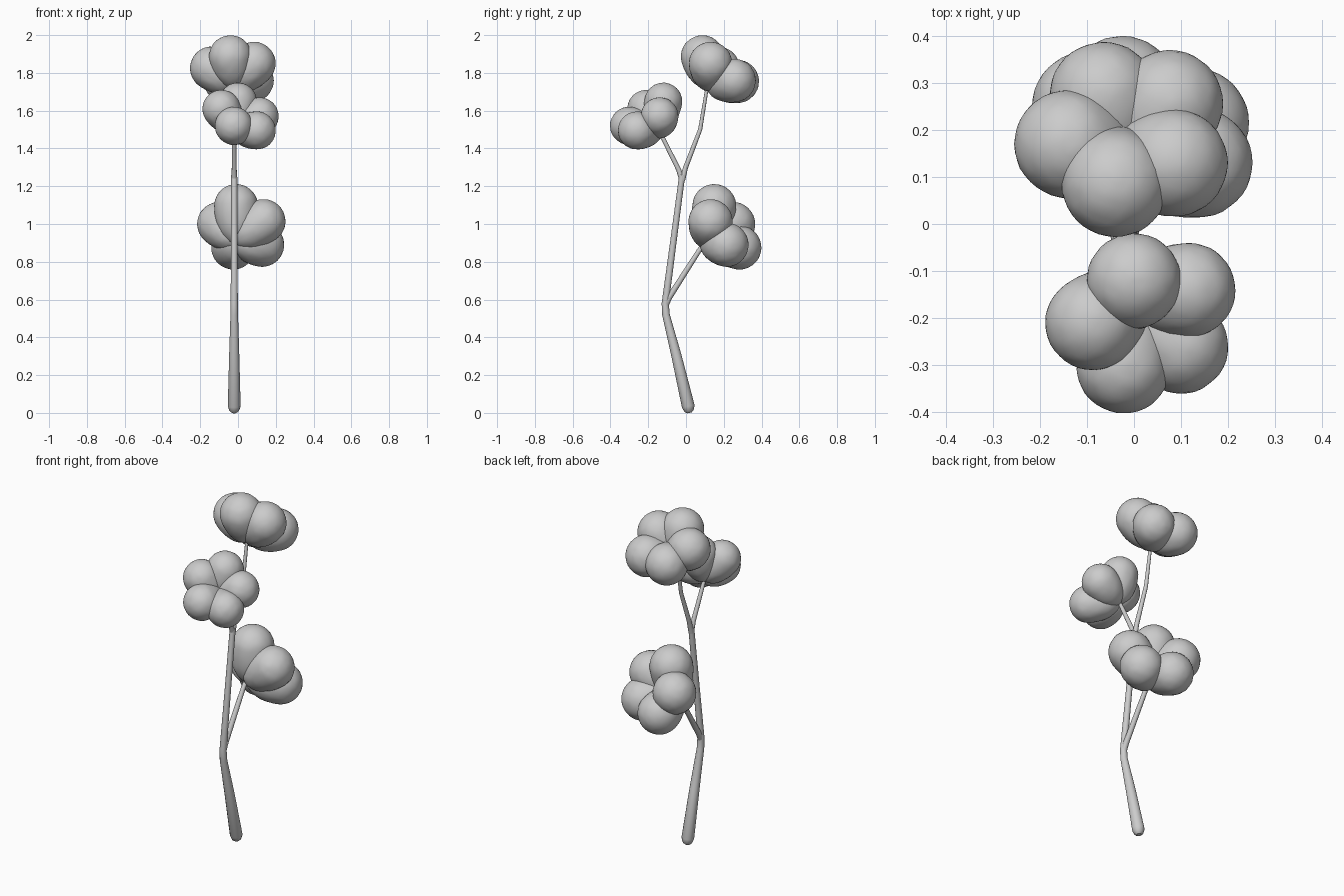
import bpy, bmesh
from mathutils import Vector, noise

if "Cube" in bpy.data.objects:
    bpy.data.objects.remove(bpy.data.objects["Cube"])


def branch(name, pts):
    """Tapered round stem through points (x, y, z, radius)."""
    cu = bpy.data.curves.new(name, 'CURVE')
    cu.dimensions = '3D'
    cu.bevel_depth = 1.0
    cu.bevel_resolution = 4
    cu.use_fill_caps = True
    sp = cu.splines.new('POLY')
    sp.points.add(len(pts) - 1)
    for p, (x, y, z, r) in zip(sp.points, pts):
        p.co = (x, y, z, 1)
        p.radius = r
    ob = bpy.data.objects.new(name, cu)
    bpy.context.collection.objects.link(ob)


def blossom(name, petals, r, base):
    """Five plump petals drawn down and inwards to the stem tip."""
    base = Vector(base)
    mid = sum((Vector(p) for p in petals), Vector()) / len(petals)
    aim = mid.lerp(base, 0.8)
    for i, p in enumerate(petals):
        c = Vector(p)
        inward = (aim - c).normalized()
        stretch = max(0.0, 1.08 * (aim - c).length / r - 1)
        bm = bmesh.new()
        bmesh.ops.create_icosphere(bm, subdivisions=4, radius=r)
        for v in bm.verts:
            # faint hand-moulded unevenness
            v.co *= 1 + 0.014 * noise.noise((v.co + c) * 40)
            d = v.co.dot(inward)
            if d > 0:
                v.co += inward * d * stretch
            v.co += c
        me = bpy.data.meshes.new(f"{name}_petal_{i + 1}")
        bm.to_mesh(me)
        bm.free()
        me.shade_smooth()
        bpy.context.collection.objects.link(bpy.data.objects.new(me.name, me))


X = -0.02
# Main stem with a rounded foot
branch("main_stem", [
    (X, 0.018, 0.0, 0.012), (X, 0.016, 0.01, 0.025), (X, 0.012, 0.035, 0.034),
    (X, -0.05, 0.3, 0.027), (X, -0.106, 0.52, 0.02), (X, -0.11, 0.58, 0.019),
    (X, -0.065, 0.92, 0.017), (X, -0.02, 1.26, 0.016)])
# Side branches
branch("lower_branch", [
    (X, -0.112, 0.56, 0.016), (X, -0.09, 0.61, 0.016),
    (X, 0.07, 0.86, 0.013), (X, 0.12, 0.93, 0.011)])
branch("front_branch", [
    (X, -0.02, 1.23, 0.015), (X, -0.04, 1.29, 0.013),
    (X, -0.12, 1.45, 0.011), (X, -0.145, 1.5, 0.01)])
branch("top_branch", [
    (X, -0.02, 1.23, 0.015), (X, -0.002, 1.3, 0.013), (X, 0.075, 1.5, 0.011),
    (X, 0.108, 1.7, 0.009), (X, 0.12, 1.74, 0.009)])

# Blossoms
blossom("top_blossom", [
    (-0.04, 0.087, 1.885), (0.085, 0.13, 1.85), (0.075, 0.255, 1.76),
    (-0.065, 0.272, 1.755), (-0.14, 0.17, 1.825)], 0.114, (X, 0.12, 1.71))
blossom("front_blossom", [
    (0.0, -0.12, 1.648), (0.115, -0.14, 1.57), (0.1, -0.26, 1.495),
    (-0.022, -0.302, 1.52), (-0.088, -0.21, 1.61)], 0.1, (X, -0.135, 1.48))
blossom("lower_blossom", [
    (-0.01, 0.15, 1.095), (0.135, 0.13, 1.015), (0.128, 0.215, 0.89),
    (-0.025, 0.283, 0.875), (-0.1, 0.25, 1.0)], 0.116, (X, 0.095, 0.89))
